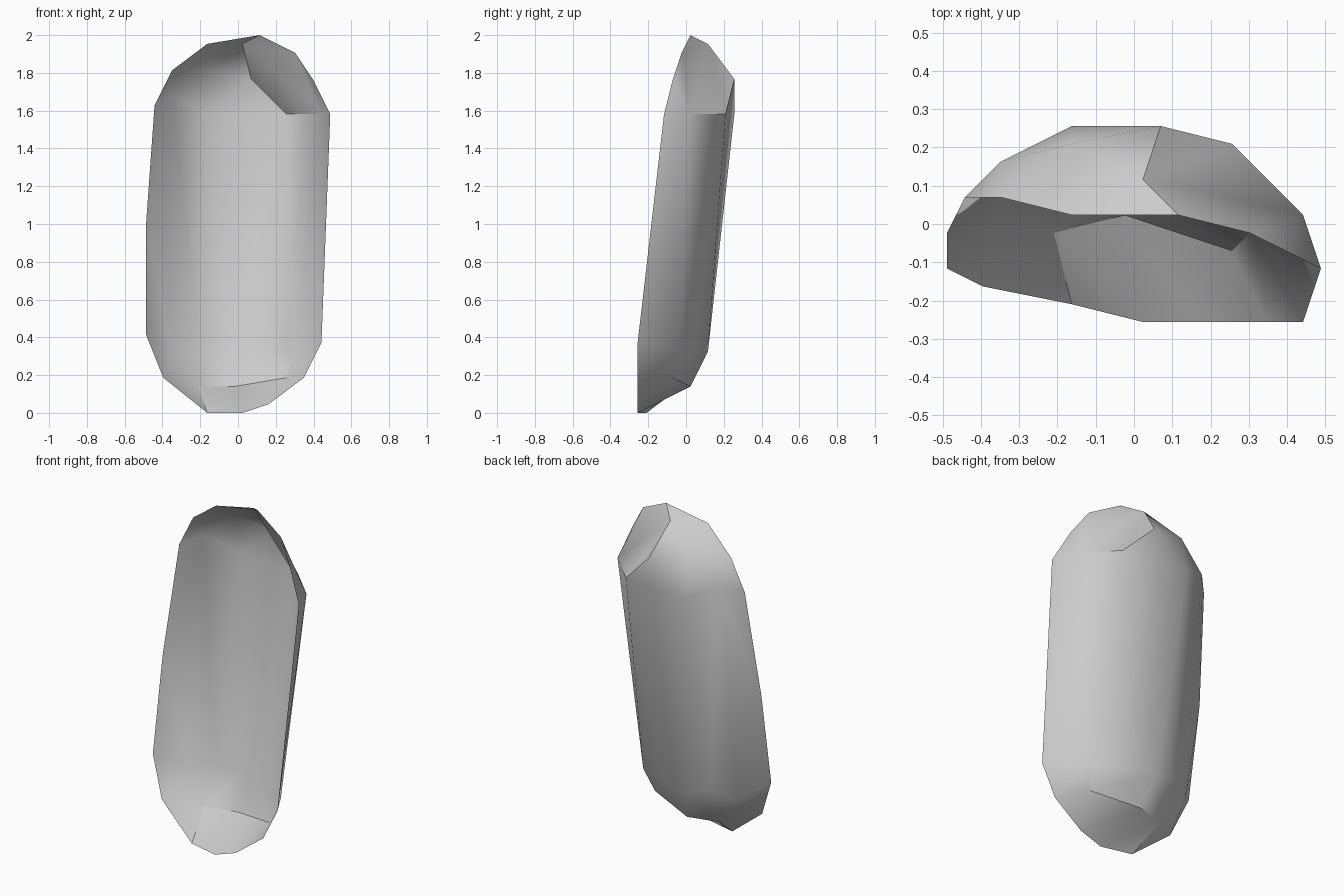
import bpy, bmesh, math

cube = bpy.data.objects.get("Cube")
if cube:
    bpy.data.objects.remove(cube, do_unlink=True)

STEP = 2 / 43  # lattice spacing: the shell is 21 x 11 x 43 steps


def add_loop(bm, points):
    return [bm.verts.new(((x - 10.5) * STEP, (y - 5.5) * STEP, z * STEP)) for x, y, z in points]


def stitch(bm, outer, inner, steps):
    """Join two closed loops with triangles; 'o' advances the outer loop, 'i' the inner."""
    o = i = 0
    for s in steps:
        a, b = outer[o % len(outer)], inner[i % len(inner)]
        if s == "o":
            o += 1
            c = outer[o % len(outer)]
        else:
            i += 1
            c = inner[i % len(inner)]
        bm.faces.new((a, b, c))


bm = bmesh.new()

# open front rim, clockwise from the top
rim = add_loop(bm, [(13, 6, 43), (17, 5, 41), (19, 4, 38), (21, 3, 34), (20, 0, 8),
                    (18, 0, 4), (14, 0, 1), (11, 0, 0), (7, 1, 0), (2, 2, 4),
                    (0, 3, 9), (0, 5, 21), (1, 7, 35), (3, 7, 39), (7, 6, 42)])
# shoulder loop where the side walls turn into the back
shoulder = add_loop(bm, [(11, 8, 42), (20, 6, 34), (17, 5, 7), (16, 4, 4), (10, 6, 3),
                         (6, 5, 3), (3, 6, 7), (3, 9, 36), (7, 10, 39)])
# central back panel
back = add_loop(bm, [(12, 11, 38), (16, 10, 34), (9, 8, 7), (6, 7, 8), (7, 11, 34)])

stitch(bm, rim, shoulder, "oioooioioioiooiooiooioio")
stitch(bm, shoulder, back, "iooioooiooioio")
f, b, p, q, s = back
panel = [bm.faces.new(t) for t in ((f, b, s), (s, b, p), (s, p, q))]

# outside of the shell faces the rear
bmesh.ops.recalc_face_normals(bm, faces=bm.faces[:])
bm.normal_update()
if panel[1].normal.y < 0:
    bmesh.ops.reverse_faces(bm, faces=bm.faces[:])

mesh = bpy.data.meshes.new("capsule_shell")
bm.to_mesh(mesh)
bm.free()
shell = bpy.data.objects.new("capsule_shell", mesh)
bpy.context.collection.objects.link(shell)

# plain grey
grey = bpy.data.materials.new("light_grey")
grey.use_nodes = True
colour = (0.6, 0.6, 0.6, 1)
grey.diffuse_color = colour
grey.node_tree.nodes["Principled BSDF"].inputs["Base Color"].default_value = colour
mesh.materials.append(grey)

# soft shading with the steeper folds kept sharp
bpy.ops.object.select_all(action="DESELECT")
shell.select_set(True)
bpy.context.view_layer.objects.active = shell
bpy.ops.object.shade_smooth_by_angle(angle=math.radians(35))
